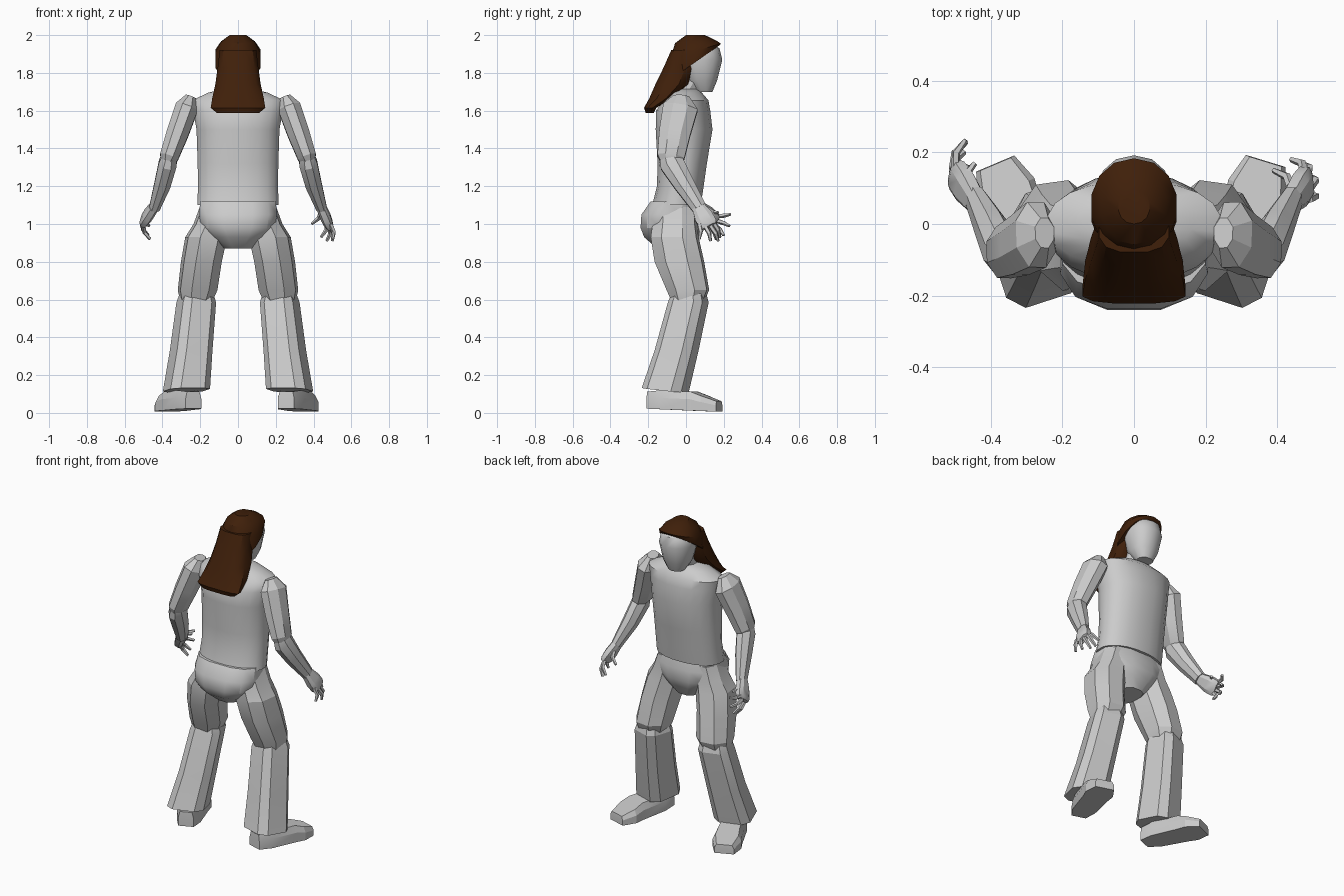
import bpy
import bmesh
from math import sin, cos, pi, radians, copysign
from mathutils import Vector, Matrix

cube = bpy.data.objects.get("Cube")
if cube:
    bpy.data.objects.remove(cube, do_unlink=True)


def material(name, rgb):
    m = bpy.data.materials.new(name)
    m.use_nodes = True
    m.diffuse_color = (*rgb, 1)
    m.node_tree.nodes["Principled BSDF"].inputs["Base Color"].default_value = (*rgb, 1)
    return m


GREY = material("light_grey", (0.6, 0.6, 0.6))
BROWN = material("dark_brown", (0.05, 0.014, 0.003))


def skin(name, loops, mat, angle=30):
    """Bridge matching vertex loops, cap both ends, and shade."""
    bm = bmesh.new()
    rows = [[bm.verts.new(p) for p in loop] for loop in loops]
    n = len(rows[0])
    for a, b in zip(rows, rows[1:]):
        for i in range(n):
            j = (i + 1) % n
            bm.faces.new((a[i], a[j], b[j], b[i]))
    bm.faces.new(rows[0][::-1])
    bm.faces.new(rows[-1])
    bmesh.ops.recalc_face_normals(bm, faces=bm.faces)
    me = bpy.data.meshes.new(name)
    bm.to_mesh(me)
    bm.free()
    me.materials.append(mat)
    ob = bpy.data.objects.new(name, me)
    bpy.context.collection.objects.link(ob)
    bpy.ops.object.select_all(action="DESELECT")
    ob.select_set(True)
    bpy.context.view_layer.objects.active = ob
    bpy.ops.object.shade_smooth_by_angle(angle=radians(angle))


def section(n, rx, ry, power):
    """Superellipse cross-section; a high power gives a boxier shape."""
    pts = []
    for i in range(n):
        a = 2 * pi * (i + 0.5) / n
        c, s = cos(a), sin(a)
        pts.append(Vector((rx * copysign(abs(c) ** (2 / power), c),
                           ry * copysign(abs(s) ** (2 / power), s), 0)))
    return pts


def stack(name, rings, n=12, mat=GREY, power=2, yaw=0, angle=30):
    """Rings of (x, y, z, rx, ry, pitch in degrees), pitch optional."""
    loops = []
    for x, y, z, rx, ry, *pitch in rings:
        rot = Matrix.Rotation(radians(yaw), 3, "Z") @ Matrix.Rotation(
            radians(pitch[0] if pitch else 0), 3, "X")
        loops.append([Vector((x, y, z)) + rot @ p for p in section(n, rx, ry, power)])
    skin(name, loops, mat, angle)


def tube(name, rings, n=6, power=2, angle=25):
    """Rings of (x, y, z, rx, ry) turned to follow their own path."""
    pts = [Vector(r[:3]) for r in rings]
    loops = []
    for i, r in enumerate(rings):
        d = pts[min(i + 1, len(pts) - 1)] - pts[max(i - 1, 0)]
        rot = Vector((0, 0, -1)).rotation_difference(d).to_matrix()
        loops.append([pts[i] + rot @ p for p in section(n, r[3], r[4], power)])
    skin(name, loops, GREY, angle)


# Trunk
stack("torso", [(0, -.05, 1.1, .218, .13), (0, -.03, 1.2, .214, .125),
                (0, -.02, 1.32, .216, .132), (0, -.01, 1.5, .222, .152),
                (0, -.015, 1.6, .24, .145), (0, 0, 1.655, .245, .12),
                (0, 0, 1.695, .16, .085), (0, 0, 1.715, .08, .06)],
      n=20, power=2.2, angle=35)
stack("pelvis", [(0, -.065, 1.12, .205, .125), (0, -.08, 1.05, .212, .16),
                 (0, -.08, .98, .2, .165), (0, -.08, .93, .15, .145),
                 (0, -.06, .87, .075, .095)], power=2.7, angle=35)

# Head
stack("neck", [(0, -.03, 1.66, .075, .075), (0, .05, 1.8, .065, .065)])
stack("head", [(0, .095, 1.7, .05, .045), (0, .08, 1.76, .085, .085),
               (0, .07, 1.87, .108, .122), (0, .065, 1.93, .1, .112),
               (0, .06, 1.97, .06, .06)], n=14, power=2.2, angle=40)

# Hair: a tilted cap and a long swept-back fall
stack("hair_cap", [(0, .04, 1.85, .122, .17, 35), (0, .05, 1.915, .122, .14, 17),
                   (0, .05, 1.965, .092, .108, 4), (0, .05, 2.0, .045, .05)],
      n=14, mat=BROWN, power=2.1, angle=35)
stack("hair_fall", [(0, -.01, 1.92, .1, .07), (0, -.035, 1.83, .11, .085),
                    (0, -.072, 1.74, .123, .092), (0, -.13, 1.665, .14, .066),
                    (0, -.19, 1.615, .148, .033), (0, -.192, 1.588, .115, .022)],
      mat=BROWN, power=2.8, angle=35)


def sided(s, rings):
    return [(s * r[0], *r[1:]) for r in rings]


# Shoe half outline: half width, length position, top height
SHOE = [(.045, -.19, .11), (.07, -.11, .12), (.078, .06, .12), (.085, .12, .1), (.058, .2, .075)]


def shoe(name, s, yaw):
    rot = Matrix.Rotation(radians(yaw), 3, "Z")
    outline = SHOE + [(-w, y, h) for w, y, h in reversed(SHOE)]
    loops = []
    for scale, level in ((1, 0), (1, .6), (.8, 1)):
        loops.append([rot @ Vector((w * scale, y * (.95 + .05 * scale),
                                    .015 - .04 * y + (h - .02) * level))
                      + Vector((.31 * s, -.015, 0)) for w, y, h in outline])
    skin(name, loops, GREY, 20)


# Limbs
for side, s, toe_out in (("left", 1, -17), ("right", -1, 23)):
    stack(side + "_thigh", sided(s, [(.12, -.06, 1.09, .082, .115), (.145, -.06, 1.0, .09, .12),
                                     (.168, -.06, .93, .112, .13), (.194, -.035, .8, .108, .135),
                                     (.214, .01, .65, .106, .115), (.221, .01, .585, .085, .085)]),
          n=8, power=2.3, yaw=-8 * s, angle=20)
    stack(side + "_shin", sided(s, [(.22, .015, .635, .08, .085), (.221, .012, .585, .096, .1),
                                    (.248, -.05, .33, .103, .108), (.273, -.11, .12, .115, .115, -6)]),
          n=8, power=3.5, yaw=-18 * s, angle=20)
    shoe(side + "_shoe", s, toe_out)
    tube(side + "_upper_arm", sided(s, [(.25, -.025, 1.675, .03, .045), (.272, -.03, 1.615, .066, .1),
                                        (.32, -.06, 1.48, .063, .09), (.365, -.08, 1.355, .054, .078),
                                        (.372, -.083, 1.33, .04, .06)]), n=8)
    tube(side + "_forearm", sided(s, [(.364, -.09, 1.36, .042, .055), (.372, -.075, 1.32, .052, .07),
                                      (.4, -.01, 1.21, .047, .058), (.442, .07, 1.085, .031, .042)]), n=8)

# Hands: palm end, then finger bases and tips
HANDS = {
    "left": ((.44, .065, 1.09), (.48, .115, 1.0),
             [((.49, .07, 1.0), (.5, .07, .92)), ((.49, .1, .99), (.5, .13, .91)),
              ((.485, .13, .99), (.47, .17, .91)), ((.475, .145, 1.01), (.44, .18, .93)),
              ((.44, .1, 1.06), (.39, .15, 1.0))]),
    "right": ((-.445, .065, 1.09), (-.495, .135, 1.02),
              [((-.5, .15, 1.04), (-.47, .235, 1.05)), ((-.505, .155, 1.02), (-.47, .23, .99)),
               ((-.505, .145, 1.0), (-.475, .2, .94)), ((-.5, .125, .99), (-.465, .16, .92)),
               ((-.465, .1, 1.07), (-.445, .17, 1.06))]),
}
for side, (wrist, knuckles, fingers) in HANDS.items():
    w, k = Vector(wrist), Vector(knuckles)
    tube(side + "_palm", [(*w, .027, .036), (*w.lerp(k, .6), .029, .052),
                          (*k, .025, .052), (*w.lerp(k, 1.15), .017, .045)], n=8, power=3)
    for i, (a, b) in enumerate(fingers):
        a, b = Vector(a), Vector(b)
        bend = a.lerp(b, .5) + Vector((.012 if side == "left" else -.012, .008, 0))
        tube(f"{side}_finger_{i + 1}", [(*a, .013, .013), (*bend, .012, .012), (*b, .008, .008)], n=5)
